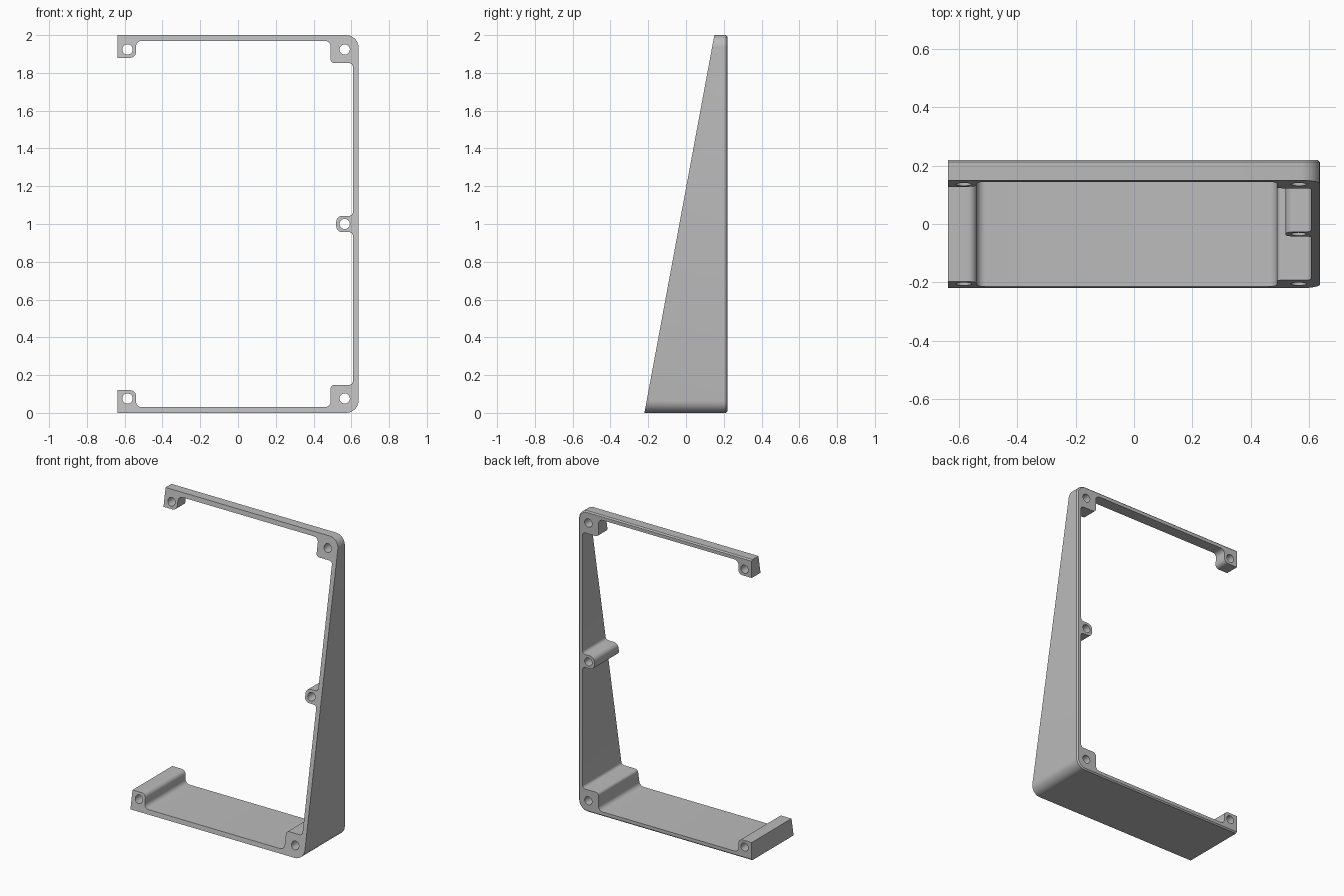
import bpy
import bmesh
from math import cos, sin, pi, tan
from mathutils import Vector

cube = bpy.data.objects.get("Cube")
if cube:
    bpy.data.objects.remove(cube, do_unlink=True)

BACK = 0.22      # flat rear plane
CHAMFER = 0.008  # small bevel on the rear outer edge
HOLE_R = 0.027
ARC = 8


def slope(z):
    """Depth of the slanted front plane at height z."""
    return -BACK + 0.185 * z


def rounded(corners):
    """Round each (x, z, radius) corner of a closed polygon."""
    points = []
    for i, (x, z, r) in enumerate(corners):
        p = Vector((x, z))
        if r == 0:
            points.append(p)
            continue
        a = (Vector(corners[i - 1][:2]) - p).normalized()
        b = (Vector(corners[(i + 1) % len(corners)][:2]) - p).normalized()
        d = r / tan(a.angle(b) / 2)
        centre = p + (a + b) * d
        for k in range(ARC + 1):
            t = k / ARC * pi / 2
            points.append(centre - b * r * cos(t) - a * r * sin(t))
    return points


def outline(inset):
    """C-shaped section, lower half mirrored about mid height."""
    lower = [
        (0.52, 0.957, 0.032), (0.608, 0.957, 0.02),            # middle lug
        (0.608, 0.148, 0.02), (0.49, 0.148, 0.02), (0.49, 0.03, 0.03),   # corner lug
        (-0.54, 0.03, 0.03), (-0.54, 0.12, 0.03), (-0.638, 0.12, 0),     # end lug
        (-0.638, inset, 0), (0.638 - inset, inset, 0.065 - inset),       # outer edge
    ]
    return rounded(lower + [(x, 2 - z, r) for x, z, r in reversed(lower)])


def circle(x, z):
    n = 4 * ARC
    return [Vector((x + HOLE_R * cos(2 * pi * k / n), z + HOLE_R * sin(2 * pi * k / n)))
            for k in range(n)]


holes = [circle(x, z) for x, z in
         [(-0.585, 0.076), (0.565, 0.076), (0.565, 1), (0.565, 1.924), (-0.585, 1.924)]]

bm = bmesh.new()


def ring(points, depth):
    return [bm.verts.new((p.x, depth(p.y), p.y)) for p in points]


def bridge(a, b):
    for i in range(len(a)):
        bm.faces.new((a[i - 1], a[i], b[i], b[i - 1]))


def cap(loops):
    edges = []
    for loop in loops:
        for i in range(len(loop)):
            pair = (loop[i - 1], loop[i])
            edges.append(bm.edges.get(pair) or bm.edges.new(pair))
    bmesh.ops.triangle_fill(bm, edges=edges, use_beauty=True)


# Outer walls, rear chamfer and screw holes
front = [ring(outline(0), slope)]
middle = ring(outline(0), lambda z: BACK - CHAMFER)
back = [ring(outline(CHAMFER), lambda z: BACK)]
bridge(front[0], middle)
bridge(middle, back[0])
for hole in holes:
    front.append(ring(hole, slope))
    back.append(ring(hole, lambda z: BACK))
    bridge(front[-1], back[-1])

# Slanted front and flat rear faces
cap(front)
cap(back)
bmesh.ops.recalc_face_normals(bm, faces=bm.faces)

mesh = bpy.data.meshes.new("wedge_frame")
bm.to_mesh(mesh)
bm.free()
frame = bpy.data.objects.new("wedge_frame", mesh)
bpy.context.collection.objects.link(frame)

# Plain grey material
grey = bpy.data.materials.new("plain_grey")
grey.use_nodes = True
colour = (0.5, 0.5, 0.5, 1)
grey.diffuse_color = colour
grey.node_tree.nodes["Principled BSDF"].inputs["Base Color"].default_value = colour
mesh.materials.append(grey)

bpy.ops.object.select_all(action='DESELECT')
frame.select_set(True)
bpy.context.view_layer.objects.active = frame
bpy.ops.object.shade_smooth_by_angle(angle=pi / 6)
